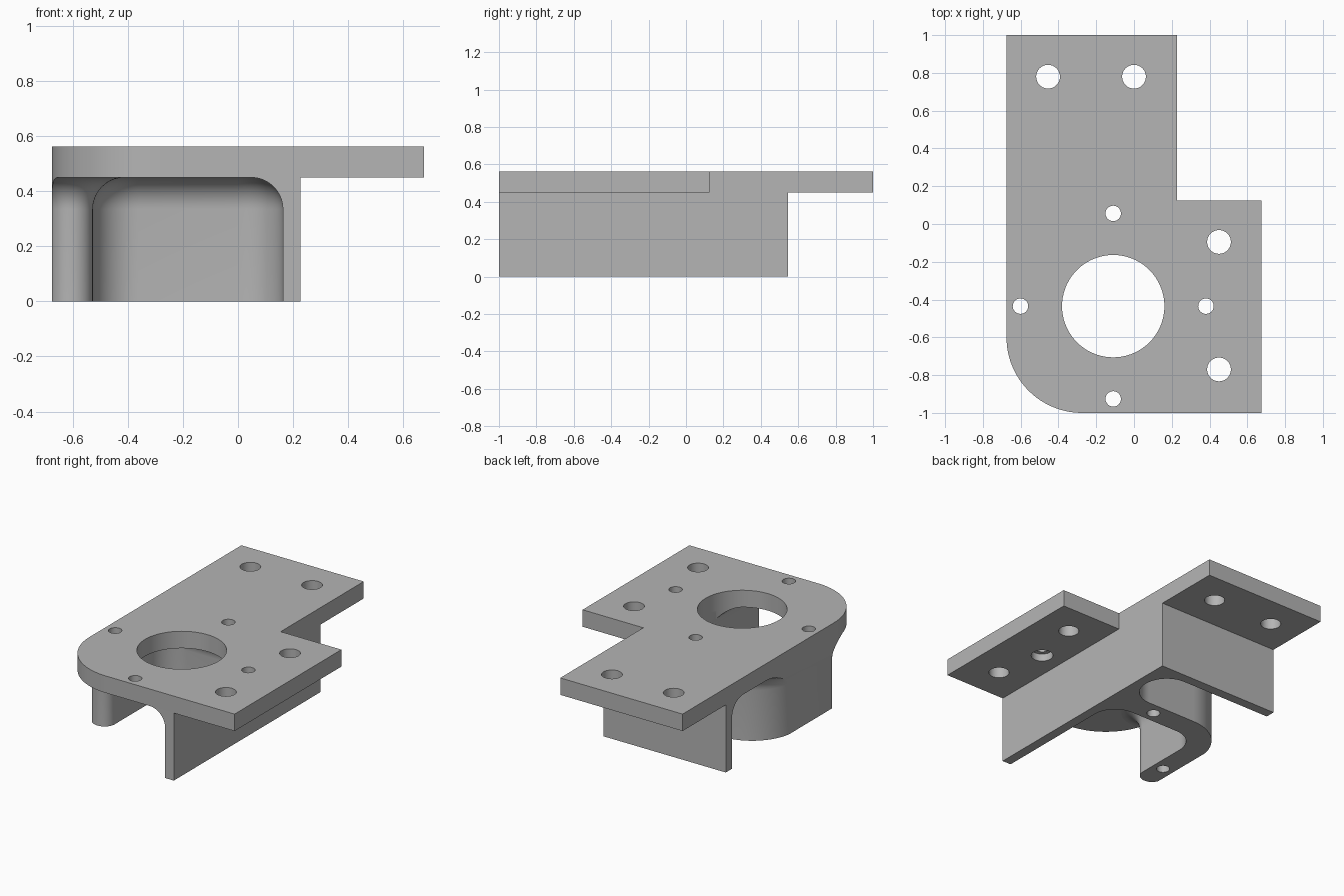
import bpy, bmesh, math
from mathutils import Vector

cube = bpy.data.objects.get("Cube")
if cube:
    bpy.data.objects.remove(cube, do_unlink=True)

UNDERSIDE, TOP = 0.45, 0.563
FILLET = 0.115

grey = bpy.data.materials.new("plain_grey")
grey.use_nodes = True
grey.diffuse_color = (0.46, 0.46, 0.46, 1)
grey.node_tree.nodes["Principled BSDF"].inputs["Base Color"].default_value = grey.diffuse_color


def rounded_loop(corners, grow=0.0, steps=14):
    """Counter-clockwise right-angled outline with rounded corners, grown outward."""
    loop = []
    for i, (x, y, r) in enumerate(corners):
        p = Vector((x, y))
        u = (p - Vector(corners[i - 1][:2])).normalized()
        v = (Vector(corners[(i + 1) % len(corners)][:2]) - p).normalized()
        p += grow * Vector((u.y + v.y, -u.x - v.x))
        if r == 0:
            loop.append(p)
            continue
        r += grow if u.cross(v) > 0 else -grow
        centre = p - u * r + v * r
        for s in range(steps + 1):
            a = math.pi / 2 * s / steps
            loop.append(centre + r * (u * math.sin(a) - v * math.cos(a)))
    return loop


def loft(name, layers):
    """Solid through a stack of (outline, height) layers."""
    bm = bmesh.new()
    rings = [[bm.verts.new((p.x, p.y, z)) for p in loop] for loop, z in layers]
    for low, high in zip(rings, rings[1:]):
        for i in range(len(low)):
            bm.faces.new((low[i - 1], low[i], high[i], high[i - 1]))
    bm.faces.new(rings[0][::-1])
    bm.faces.new(rings[-1])
    bmesh.ops.recalc_face_normals(bm, faces=bm.faces)
    mesh = bpy.data.meshes.new(name)
    bm.to_mesh(mesh)
    bm.free()
    mesh.materials.append(grey)
    obj = bpy.data.objects.new(name, mesh)
    bpy.context.collection.objects.link(obj)
    return obj


def circle(x, y, r, sides):
    return [Vector((x + r * math.cos(a), y + r * math.sin(a)))
            for a in (math.tau * i / sides for i in range(sides))]


def activate(obj):
    bpy.ops.object.select_all(action='DESELECT')
    obj.select_set(True)
    bpy.context.view_layer.objects.active = obj


def combine(obj, cutter, operation):
    activate(obj)
    mod = obj.modifiers.new("cut", 'BOOLEAN')
    mod.operation, mod.solver, mod.object = operation, 'EXACT', cutter
    bpy.ops.object.modifier_apply(modifier=mod.name)


def discard(obj):
    bpy.data.objects.remove(obj, do_unlink=True)


# Top plate: notched outline with one large rounded corner
plate_outline = rounded_loop([(0.227, 1, 0), (-0.675, 1, 0), (-0.675, -1, 0.4),
                              (0.675, -1, 0), (0.675, 0.125, 0), (0.227, 0.125, 0)], steps=24)
plate = loft("top_plate", [(plate_outline, UNDERSIDE), (plate_outline, TOP)])

# Support walls: side wall, back wall and hooked leg, flaring into the plate
footprint = [(0.5, -1.5, 0), (0.5, 0.8, 0), (-1, 0.8, 0), (-1, 0.48, 0),
             (0.163, 0.48, 0.168), (0.163, 0.14, 0.168),
             (-0.68, 0.14, 0.315), (-0.68, -0.62, 0.075),
             (-0.527, -0.62, 0.075), (-0.527, -0.02, 0.165),
             (0.163, -0.02, 0.165), (0.163, -1.5, 0)]
layers = [(rounded_loop(footprint), -0.1)]
for i in range(11):
    a = math.pi / 2 * i / 10
    layers.append((rounded_loop(footprint, FILLET * (1 - math.cos(a))),
                   UNDERSIDE - FILLET + FILLET * math.sin(a)))
layers.append((layers[-1][0], 0.5))
walls = loft("support_walls", layers)

# Trim the walls to the block below the plate
block_outline = rounded_loop([(0.227, 0.545, 0), (-0.675, 0.545, 0),
                              (-0.675, -1, 0.4), (0.227, -1, 0)], steps=24)
block = loft("trim_block", [(block_outline, 0), (block_outline, UNDERSIDE + 0.005)])
combine(walls, block, 'INTERSECT')
discard(block)

# Holes: central bore, screw holes around it, mounting holes
BORE_X, BORE_Y, PITCH = -0.11, -0.435, 0.491
holes = [(BORE_X, BORE_Y, 0.271, 72)]
for k in range(4):
    a = math.pi / 2 * k
    holes.append((BORE_X + PITCH * math.cos(a), BORE_Y + PITCH * math.sin(a), 0.041, 24))
for x, y in [(-0.455, 0.78), (0, 0.78), (0.45, -0.095), (0.45, -0.77)]:
    holes.append((x, y, 0.063, 32))
for x, y, r, sides in holes:
    ring = circle(x, y, r, sides)
    drill = loft("drill", [(ring, -0.2), (ring, 0.8)])
    combine(plate, drill, 'DIFFERENCE')
    if x < 0.2 and y < 0.5:
        combine(walls, drill, 'DIFFERENCE')
    discard(drill)

# Screw-head recesses under the thin parts of the plate
for x, y in [(BORE_X + PITCH, BORE_Y), (BORE_X, BORE_Y - PITCH)]:
    ring = circle(x, y, 0.068, 32)
    drill = loft("drill", [(ring, 0.3), (ring, UNDERSIDE + 0.05)])
    combine(plate, drill, 'DIFFERENCE')
    discard(drill)

for obj in (plate, walls):
    activate(obj)
    bpy.ops.object.shade_smooth_by_angle(angle=math.radians(30))
